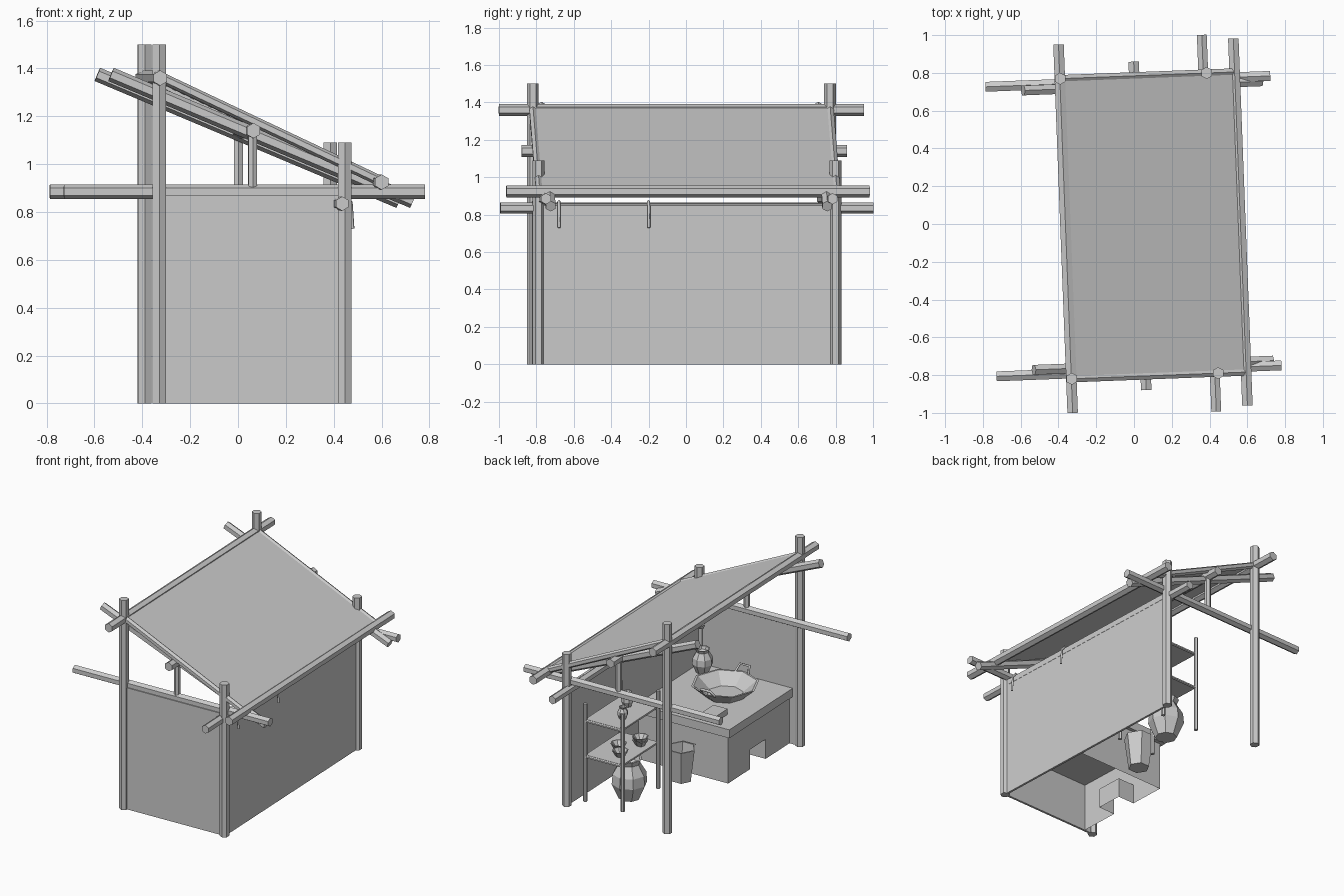
import bpy, bmesh, math
from mathutils import Vector, Matrix

cube = bpy.data.objects.get("Cube")
if cube:
    bpy.data.objects.remove(cube, do_unlink=True)

grey = bpy.data.materials.new("plain grey")
grey.use_nodes = True
COLOUR = (0.6, 0.6, 0.6, 1)
grey.diffuse_color = COLOUR
grey.node_tree.nodes["Principled BSDF"].inputs["Base Color"].default_value = COLOUR

# The whole stall stands slightly turned
PLACE = Matrix.Translation((0.0275, -0.01, 0)) @ Matrix.Rotation(math.radians(2.2), 4, 'Z')


def link(name, data):
    ob = bpy.data.objects.new(name, data)
    data.materials.append(grey)
    bpy.context.collection.objects.link(ob)
    ob.matrix_world = PLACE
    return ob


def from_bm(name, bm):
    me = bpy.data.meshes.new(name)
    bm.to_mesh(me)
    bm.free()
    return link(name, me)


def pole(name, a, b, r=0.032, sides=6):
    a, b = Vector(a), Vector(b)
    bm = bmesh.new()
    turn = (b - a).to_track_quat('Z', 'Y').to_matrix().to_4x4()
    bmesh.ops.create_cone(bm, cap_ends=True, segments=sides, radius1=r, radius2=r,
                          depth=(b - a).length, matrix=Matrix.Translation((a + b) / 2) @ turn)
    return from_bm(name, bm)


def box(name, lo, hi):
    lo, hi = Vector(lo), Vector(hi)
    bm = bmesh.new()
    bmesh.ops.create_cube(bm, size=1, matrix=Matrix.Translation((lo + hi) / 2)
                          @ Matrix.Diagonal((*(hi - lo), 1)))
    return from_bm(name, bm)


def sheet(name, polygons):
    bm = bmesh.new()
    for poly in polygons:
        bm.faces.new([bm.verts.new(p) for p in poly])
    bmesh.ops.remove_doubles(bm, verts=bm.verts, dist=0.0005)
    return from_bm(name, bm)


def lathe(name, at, profile, sides=8):
    # Turned vessel; the profile runs from the bottom centre up to the last rim
    bm = bmesh.new()
    verts = [bm.verts.new((r, 0, z)) for r, z in profile]
    edges = [bm.edges.new(pair) for pair in zip(verts, verts[1:])]
    bmesh.ops.spin(bm, geom=verts + edges, cent=(0, 0, 0), axis=(0, 0, 1),
                   angle=2 * math.pi, steps=sides, use_duplicate=False)
    bmesh.ops.remove_doubles(bm, verts=bm.verts, dist=0.0005)
    bmesh.ops.recalc_face_normals(bm, faces=bm.faces)
    bmesh.ops.translate(bm, verts=bm.verts, vec=at)
    return from_bm(name, bm)


def wire(name, points, r=0.006, cyclic=False):
    cu = bpy.data.curves.new(name, 'CURVE')
    cu.dimensions = '3D'
    cu.bevel_depth = r
    cu.bevel_resolution = 0
    cu.use_fill_caps = True
    sp = cu.splines.new('POLY')
    sp.points.add(len(points) - 1)
    for p, co in zip(sp.points, points):
        p.co = (*co, 1)
    sp.use_cyclic_u = cyclic
    return link(name, cu)


# Frame parts repeated at the front and back
for side, s in (("front", -1), ("back", 1)):
    pole(side + "_tall_post", (-0.388, s * 0.795, 0), (-0.388, s * 0.795, 1.5))
    pole(side + "_low_post", (0.388, s * 0.795, 0), (0.388, s * 0.795, 1.09))
    pole(side + "_cross_beam", (-0.785, s * 0.767, 0.885), (0.724, s * 0.767, 0.885), 0.03)
    pole(side + "_rafter", (-0.587, s * 0.74, 1.375), (0.675, s * 0.74, 0.845), 0.03)
    pole(side + "_roof_edge", (-0.385, s * 0.795, 1.365), (0.536, s * 0.795, 0.93), 0.022)
    pole(side + "_king_post", (0.004, s * 0.767, 0.9), (0.004, s * 0.767, 1.13), 0.021)

# Long beams
for name, u, z, half, r in (("high_beam", -0.39, 1.36, 0.976, 0.032),
                            ("eave_beam", 0.536, 0.925, 0.972, 0.032),
                            ("wall_beam", 0.37, 0.835, 0.998, 0.03),
                            ("ridge_beam", 0.004, 1.14, 0.87, 0.032)):
    pole(name, (u, -half, z), (u, half, z), r)

# Thin roof sheet
roof = sheet("roof", [[(-0.385, -0.795, 1.38), (0.536, -0.795, 0.945),
                       (0.536, 0.795, 0.945), (-0.385, 0.795, 1.38)]])
roof.modifiers.new("thickness", 'SOLIDIFY').thickness = 0.012

# Two walls
box("front_wall", (-0.388, -0.80, 0), (0.388, -0.785, 0.87))
box("side_wall", (0.38, -0.795, 0), (0.395, 0.795, 0.86))

# Hollow stove with a fire opening, and its worktop
L, R, B, F, H = -0.313, 0.38, -0.785, -0.05, 0.34
a, b, top, deep = -0.5, -0.31, 0.14, L + 0.13
sheet("stove_body", [
    [(L, F, 0), (L, F, H), (L, B, H), (L, B, 0), (L, a, 0), (L, a, top), (L, b, top), (L, b, 0)],
    [(L, F, 0), (R, F, 0), (R, F, H), (L, F, H)],
    [(L, a, 0), (deep, a, 0), (deep, a, top), (L, a, top)],
    [(L, b, 0), (L, b, top), (deep, b, top), (deep, b, 0)],
    [(L, a, top), (deep, a, top), (deep, b, top), (L, b, top)],
    [(deep, a, 0), (deep, b, 0), (deep, b, top), (deep, a, top)]])
box("worktop", (L - 0.025, B, H), (R, F + 0.025, 0.4))

# Wide pan with handles, a board and a jar on the worktop
U, V = -0.026, -0.46
lathe("pan", (U, V, 0.4), [(0, 0), (0.13, 0), (0.225, 0.085), (0.21, 0.085), (0.12, 0.012), (0, 0.012)], 8)
for side, s in (("front", -1), ("back", 1)):
    wire(side + "_pan_handle", [(U - 0.05, V + s * 0.2, 0.48), (U - 0.035, V + s * 0.235, 0.525),
                                (U + 0.035, V + s * 0.235, 0.525), (U + 0.05, V + s * 0.2, 0.48)], 0.009)
box("board", (-0.2, -0.22, 0.4), (-0.09, -0.08, 0.44))
JAR = [(0, 0), (0.6, 0), (1, 0.9), (0.95, 1.5), (0.6, 2.1), (0.72, 2.4), (0.6, 2.4), (0.5, 2.1), (0, 1.9)]


def jar(name, at, size, sides=8):
    return lathe(name, at, [(r * size, z * size) for r, z in JAR], sides)


jar("counter_jar", (0.29, -0.68, 0.4), 0.07)

# Shelf rack
for i, u in enumerate((0.03, 0.32)):
    for j, v in enumerate((0.256, 0.68)):
        pole(f"rack_leg_{i}{j}", (u, v, 0), (u, v, 0.7), 0.014)
for name, z in (("lower", 0.32), ("upper", 0.575)):
    box(name + "_shelf", (0.03, 0.256, z), (0.32, 0.68, z + 0.012))
    for v in (0.256, 0.68):
        pole(name + "_shelf_rail", (0.03, v, z), (0.32, v, z), 0.01)

# Crockery on the shelves
jar("shelf_bottle", (0.2, 0.36, 0.587), 0.043)
jar("shelf_pot", (0.12, 0.54, 0.587), 0.036)
BOWL = [(0, 0), (0.03, 0), (0.055, 0.04), (0.048, 0.04), (0.024, 0.008), (0, 0.008)]
for i, (u, v) in enumerate(((0.1, 0.36), (0.19, 0.48), (0.12, 0.57))):
    lathe(f"shelf_bowl_{i}", (u, v, 0.332), BOWL, 8)
lathe("stacked_bowl", (0.1, 0.36, 0.355), BOWL, 8)

# Floor vessels
jar("floor_urn", (0.11, 0.476, 0), 0.118)
lathe("bucket", (-0.025, 0.06, 0), [(0, 0), (0.07, 0), (0.1, 0.23), (0.088, 0.23), (0.062, 0.015), (0, 0.015)], 6)

# Hooked ladles hanging over the wall beam
for i, v in enumerate((-0.685, -0.205)):
    wire(f"hook_{i}", [(0.425, v, 0.73), (0.418, v, 0.84), (0.39, v, 0.872),
                       (0.345, v, 0.865), (0.325, v, 0.82), (0.32, v, 0.73)], 0.008)
    lathe(f"ladle_{i}", (0.31, v, 0.7), [(0, 0), (0.025, 0.01), (0.035, 0.035), (0, 0.02)], 6)
